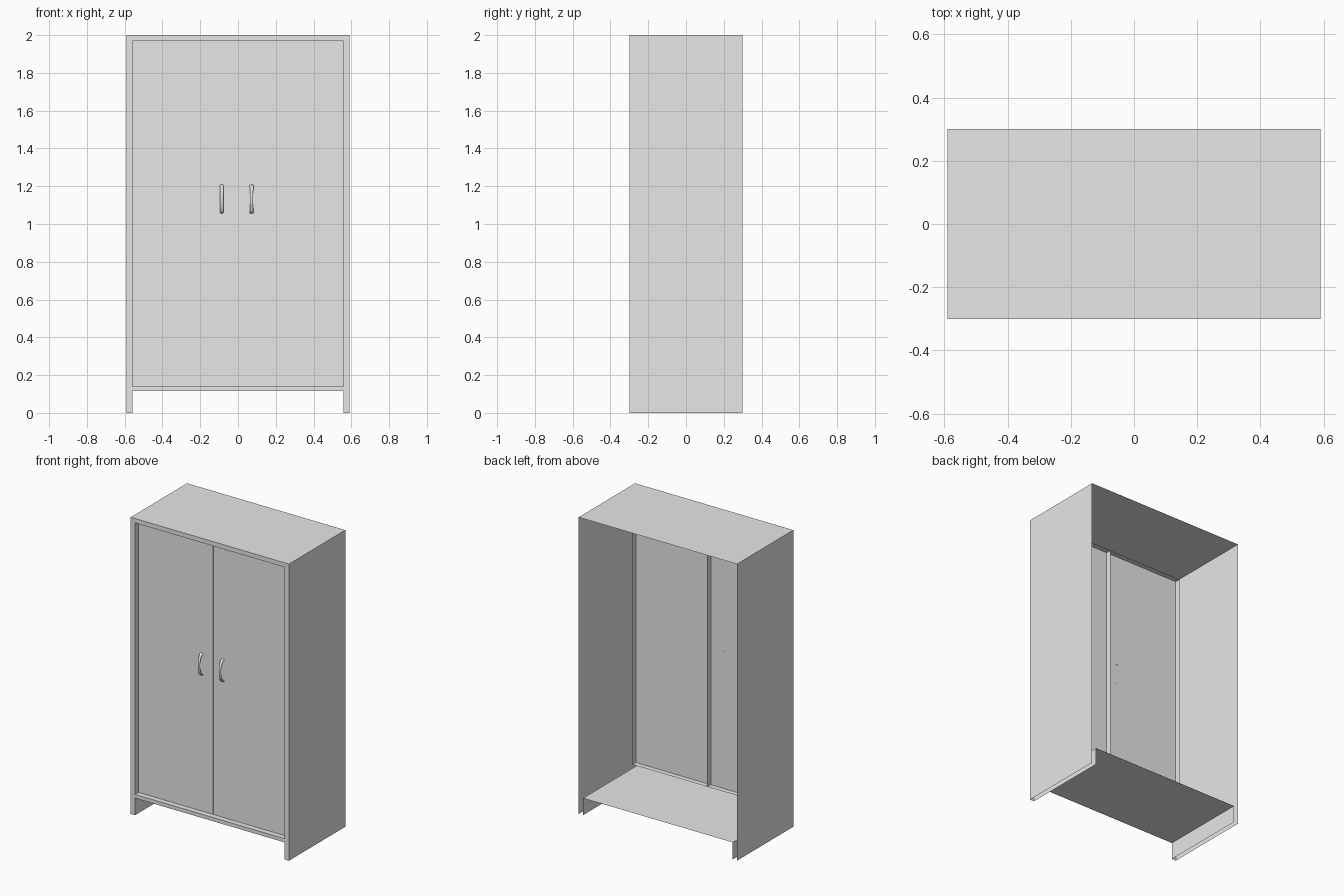
import bpy, bmesh, math
from mathutils import Vector

cube = bpy.data.objects.get("Cube")
if cube:
    bpy.data.objects.remove(cube, do_unlink=True)

grey = bpy.data.materials.new("plain grey")
grey.use_nodes = True
grey.diffuse_color = (0.8, 0.8, 0.8, 1)
grey.node_tree.nodes["Principled BSDF"].inputs["Base Color"].default_value = (0.8, 0.8, 0.8, 1)

SIDES = {"left": (1, 0, 0), "right": (-1, 0, 0), "back": (0, 1, 0),
         "front": (0, -1, 0), "top": (0, 0, 1), "bottom": (0, 0, -1)}


def finish(name, bm):
    mesh = bpy.data.meshes.new(name)
    bm.to_mesh(mesh)
    bm.free()
    mesh.materials.append(grey)
    obj = bpy.data.objects.new(name, mesh)
    bpy.context.collection.objects.link(obj)
    return obj


def open_box(name, low, high, keep, inward=False):
    """Thin sheet box with only the named sides kept."""
    low, high = Vector(low), Vector(high)
    bm = bmesh.new()
    bmesh.ops.create_cube(bm, size=1)
    bm.normal_update()
    normals = [Vector(SIDES[s]) for s in keep.split()]
    drop = [f for f in bm.faces if not any(f.normal.dot(n) > 0.9 for n in normals)]
    bmesh.ops.delete(bm, geom=drop, context="FACES")
    for v in bm.verts:
        v.co = Vector((v.co[i] + 0.5) * (high[i] - low[i]) + low[i] for i in range(3))
    if inward:
        bmesh.ops.reverse_faces(bm, faces=bm.faces[:])
    return finish(name, bm)


W, D, H = 0.59, 0.30, 2.0            # outer half width, half depth, height
IN, FLOOR, SILL, HEAD = 0.558, 0.115, 0.14, 1.97
DOOR, DOOR_BACK = -0.263, -0.227     # door face and rear edge of its folded rim

# Carcass: top and side sheets, open at the back
open_box("carcass", (-W, -D, 0), (W, D, H), "top left right")

# Front frame around the doors
open_box("right_stile", (-W, -D, 0), (-IN, D, H), "front")
open_box("left_stile", (IN, -D, 0), (W, D, H), "front")
open_box("top_rail", (-IN, -D, HEAD), (IN, D, H), "front")
open_box("bottom_rail", (-IN, -D, FLOOR), (IN, D, SILL), "front")
open_box("door_recess", (-IN, -D, SILL), (IN, DOOR, HEAD), "left right top bottom", True)

# Floor with the inner faces of the legs
open_box("floor_and_inner_legs", (-IN, -D, 0), (IN, D, FLOOR), "top left right", True)

# Doors: trays with a rim folded backwards
GAP = 0.0005
open_box("right_door", (-IN, DOOR, SILL), (-GAP, DOOR_BACK, HEAD), "front left right top bottom")
open_box("left_door", (GAP, DOOR, SILL), (IN, DOOR_BACK, HEAD), "front left right top bottom")


def handle(name, x, y):
    """Bowed pull handle, slimmer at the middle."""
    bm = bmesh.new()
    steps, sides, rings = 16, 12, []
    for i in range(steps + 1):
        t = math.pi * i / steps
        bow = math.sin(t)
        centre = Vector((x, y - 0.031 * bow, 1.132 + 0.071 * math.cos(t)))
        out = Vector((0, -bow * 0.071, math.cos(t) * 0.031)).normalized()
        half_w, half_t = 0.011 - 0.003 * bow, 0.006 - 0.002 * bow
        ring = []
        for k in range(sides):
            a = 2 * math.pi * k / sides
            ring.append(bm.verts.new(centre + Vector((half_w * math.cos(a), 0, 0))
                                     + out * half_t * math.sin(a)))
        rings.append(ring)
    for a, b in zip(rings, rings[1:]):
        for k in range(sides):
            n = (k + 1) % sides
            bm.faces.new((a[k], a[n], b[n], b[k]))
    bm.faces.new(rings[0])
    bm.faces.new(rings[-1])
    bmesh.ops.recalc_face_normals(bm, faces=bm.faces[:])
    obj = finish(name, bm)
    bpy.ops.object.select_all(action="DESELECT")
    obj.select_set(True)
    bpy.context.view_layer.objects.active = obj
    bpy.ops.object.shade_smooth_by_angle(angle=math.radians(40))


# Handles
handle("right_handle", -0.086, DOOR + 0.001)
handle("left_handle", 0.072, DOOR - 0.001)
